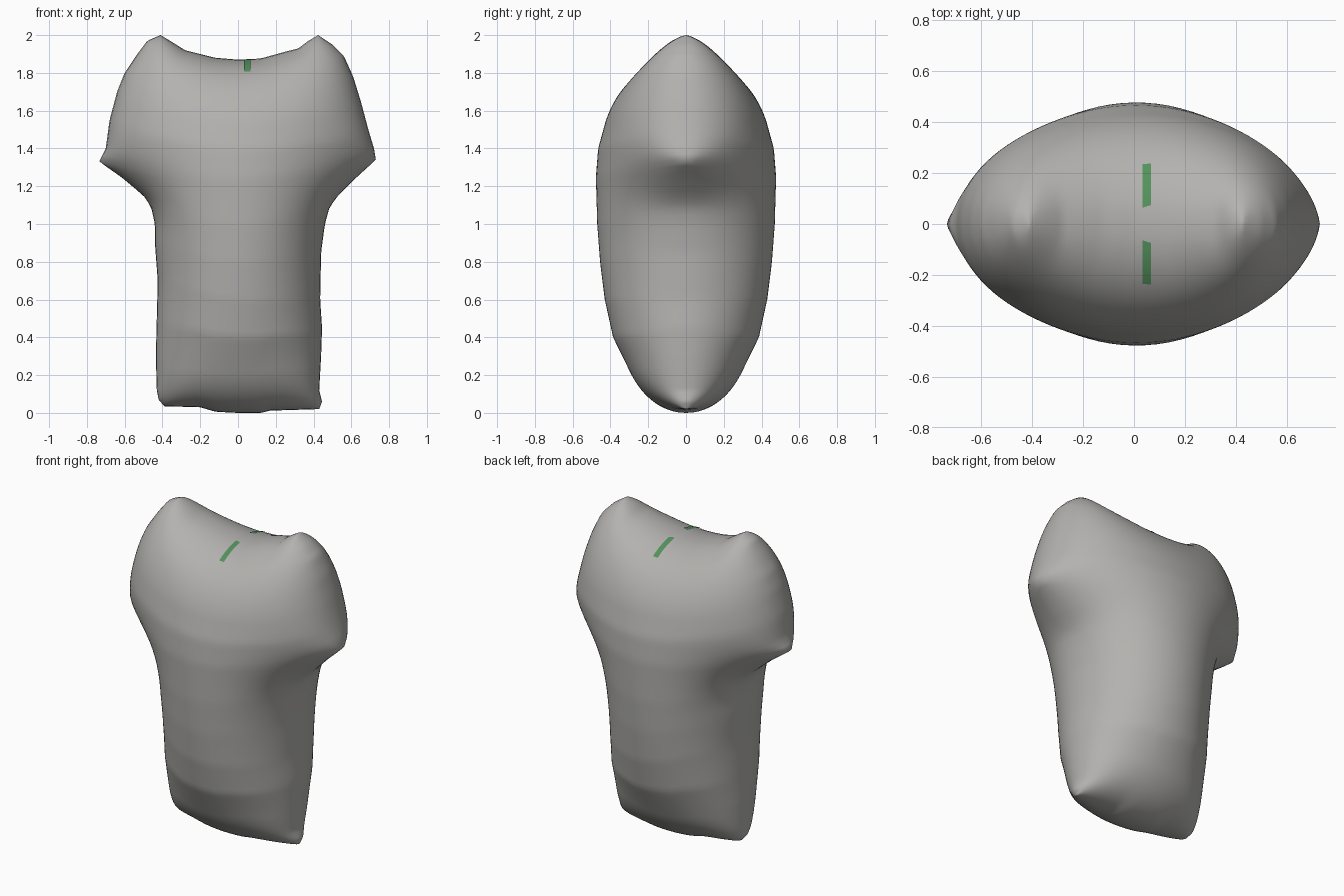
import bpy, bmesh, math
from mathutils import Vector
from mathutils.bvhtree import BVHTree

if "Cube" in bpy.data.objects:
    bpy.data.objects.remove(bpy.data.objects["Cube"])

def material(name, rgb):
    m = bpy.data.materials.new(name)
    m.diffuse_color = (*rgb, 1)
    m.use_nodes = True
    m.node_tree.nodes["Principled BSDF"].inputs["Base Color"].default_value = m.diffuse_color
    return m

grey = material("warm_grey_cloth", (0.45, 0.445, 0.43))
green = material("green_tag", (0.09, 0.29, 0.107))

def lerp_table(pts, t):
    """Piecewise linear lookup in rows of (t, value)."""
    if t <= pts[0][0]:
        return pts[0][1]
    for (a, p), (b, q) in zip(pts, pts[1:]):
        if t <= b:
            return p + (q - p) * ((t - a) / (b - a))
    return pts[-1][1]

# Outline of the shirt: two sides (hem, armpit, sleeve tip, shoulder), hem and neckline
right = [(.43, .02), (.445, .06), (.43, .12), (.44, .3), (.445, .45), (.435, .6), (.44, .85),
         (.46, 1.0), (.485, 1.09), (.53, 1.15), (.62, 1.24), (.73, 1.34), (.72, 1.4), (.69, 1.5),
         (.65, 1.65), (.61, 1.78), (.56, 1.89), (.5, 1.95), (.425, 2.0)]
left = [(-.39, .035), (-.42, .07), (-.43, .12), (-.435, .3), (-.43, .5), (-.425, .7), (-.44, .9),
        (-.44, 1.0), (-.46, 1.09), (-.5, 1.15), (-.62, 1.25), (-.735, 1.33), (-.7, 1.4), (-.68, 1.55),
        (-.64, 1.7), (-.6, 1.8), (-.54, 1.89), (-.48, 1.97), (-.41, 2.0)]
hem = [(-.39, .035), (-.2, .03), (-.12, .006), (0, 0), (.12, 0), (.17, .012), (.43, .02)]
neck = [(-.41, 2.0), (-.36, 1.97), (-.28, 1.92), (-.12, 1.88), (0, 1.87), (.12, 1.876),
        (.25, 1.912), (.32, 1.93), (.37, 1.968), (.425, 2.0)]
# Half depth at the middle, by height
depth = [(.2, .288), (.4, .386), (.6, .43), (.8, .455), (1.0, .47), (1.25, .477), (1.4, .465), (1.6, .41)]

mean = [(a[1] + b[1]) / 2 for a, b in zip(left, right)]
vs = [(z - mean[0]) / (mean[-1] - mean[0]) for z in mean]
side_l = [(v, Vector(p)) for v, p in zip(vs, left)]
side_r = [(v, Vector(p)) for v, p in zip(vs, right)]

def by_width(pts):
    x0, x1 = pts[0][0], pts[-1][0]
    return [((x - x0) / (x1 - x0), Vector((x, z))) for x, z in pts]

low, top = by_width(hem), by_width(neck)

def ease(k, n):
    """Spacing that gets finer towards both ends."""
    return 0.12 * k / n + 0.88 * (1 - math.cos(math.pi * k / n)) / 2

# Flat pattern: blended patch between the four outline curves
M, N = 48, 90
W = M + 1
P = []
for j in range(N + 1):
    v = ease(j, N)
    l, r = lerp_table(side_l, v), lerp_table(side_r, v)
    for i in range(W):
        u = ease(i, M)
        b, t = lerp_table(low, u), lerp_table(top, u)
        corners = ((1 - v) * ((1 - u) * low[0][1] + u * low[-1][1])
                   + v * ((1 - u) * top[0][1] + u * top[-1][1]))
        P.append((1 - u) * l + u * r + (1 - v) * b + v * t - corners)

# Inflate: pressure on a membrane fixed at the outline
count = len(P)
weights = [dict() for _ in range(count)]
load = [0.0] * count
quads = [(j * W + i, j * W + i + 1, (j + 1) * W + i + 1, (j + 1) * W + i)
         for j in range(N) for i in range(M)]
for a, b, c, d in quads:
    for tri in ((a, b, c), (a, c, d)):
        p, q, r = (P[k] for k in tri)
        area2 = max(abs((q.x - p.x) * (r.y - p.y) - (q.y - p.y) * (r.x - p.x)), 1e-7)
        for k in range(3):
            o, s, t = tri[k], tri[(k + 1) % 3], tri[(k + 2) % 3]
            cot = (P[s] - P[o]).dot(P[t] - P[o]) / area2 / 2
            weights[s][t] = weights[s].get(t, 0) + cot
            weights[t][s] = weights[t].get(s, 0) + cot
            load[o] += area2 / 6
inner = []
for j in range(1, N):
    for i in range(1, M):
        k = j * W + i
        inner.append((k, load[k], sum(weights[k].values()), list(weights[k].items())))
h = [0.0] * count
for _ in range(400):
    for k, f, total, near in inner:
        s = f
        for n, w in near:
            s += w * h[n]
        h[k] += 1.9 * (s / total - h[k])
Y = [math.sqrt(max(x, 0)) for x in h]

# Match the side profile row by row
mid = [j * W + M // 2 for j in range(N + 1)]
good = [j for j in range(N + 1) if 0.2 <= P[mid[j]].y <= 1.55]
scale = {j: lerp_table(depth, P[mid[j]].y) / Y[mid[j]] for j in good}
for j in range(N + 1):
    f = scale[min(max(j, good[0]), good[-1])]
    for i in range(W):
        Y[j * W + i] *= f

def make_object(name, bm, mat):
    me = bpy.data.meshes.new(name)
    bm.to_mesh(me)
    me.materials.append(mat)
    me.polygons.foreach_set("use_smooth", [True] * len(me.polygons))
    ob = bpy.data.objects.new(name, me)
    bpy.context.collection.objects.link(ob)
    return ob

# Shirt body: front and back share the outline seam
bm = bmesh.new()
front = [bm.verts.new((p.x, -y, p.y)) for p, y in zip(P, Y)]
back = []
for k, (p, y) in enumerate(zip(P, Y)):
    edge = k % W in (0, M) or k // W in (0, N)
    back.append(front[k] if edge else bm.verts.new((p.x, y, p.y)))
for q in quads:
    bm.faces.new([front[k] for k in q])
    bm.faces.new([back[k] for k in reversed(q)])
bm.normal_update()
tree = BVHTree.FromBMesh(bm)
make_object("shirt_body", bm, grey)
bm.free()

# Thin neck tags lying on the front and back surface
for side, name in ((-1, "front_neck_tag"), (1, "back_neck_tag")):
    bm = bmesh.new()
    rows = []
    for k in range(11):
        z = 1.805 + 0.0062 * k
        row = []
        for x in (.033, .05, .067):
            hit, nor, _, _ = tree.ray_cast(Vector((x, side, z)), Vector((0, -side, 0)))
            if hit is not None:
                row.append(bm.verts.new(hit + nor * 0.004))
        if len(row) == 3:
            rows.append(row)
    for a, b in zip(rows, rows[1:]):
        for i in range(2):
            f = [a[i], a[i + 1], b[i + 1], b[i]]
            bm.faces.new(f if side < 0 else f[::-1])
    make_object(name, bm, green)
    bm.free()
